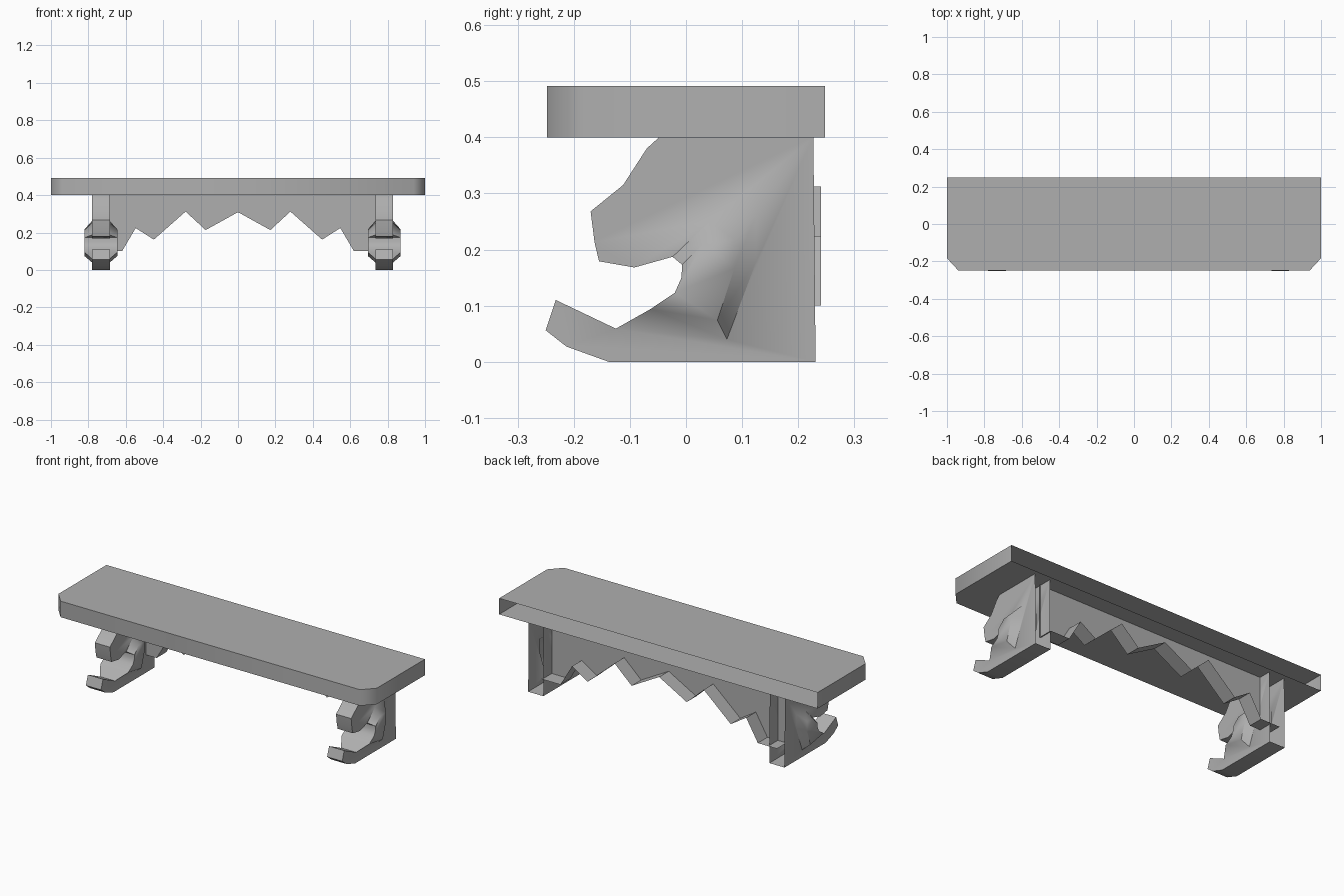
import bpy, bmesh, math

if "Cube" in bpy.data.objects:
    bpy.data.objects.remove(bpy.data.objects["Cube"])

grey = bpy.data.materials.new("dark_grey")
grey.diffuse_color = (0.43, 0.43, 0.43, 1)
grey.use_nodes = True
grey.node_tree.nodes["Principled BSDF"].inputs["Base Color"].default_value = grey.diffuse_color


def build(name, faces):
    """Make an object from faces given as lists of points; shared corners are merged."""
    bm = bmesh.new()
    for pts in faces:
        bm.faces.new([bm.verts.new(p) for p in pts])
    bmesh.ops.remove_doubles(bm, verts=bm.verts, dist=0.0005)
    bmesh.ops.recalc_face_normals(bm, faces=bm.faces)
    mesh = bpy.data.meshes.new(name)
    bm.to_mesh(mesh)
    bm.free()
    mesh.materials.append(grey)
    obj = bpy.data.objects.new(name, mesh)
    bpy.context.collection.objects.link(obj)
    # Soften shallow corners only
    bpy.ops.object.select_all(action='DESELECT')
    obj.select_set(True)
    bpy.context.view_layer.objects.active = obj
    bpy.ops.object.shade_smooth_by_angle(angle=math.radians(50))
    return obj


def strip(a, b):
    """Quads joining two open point rows."""
    return [[a[i], a[i + 1], b[i + 1], b[i]] for i in range(len(a) - 1)]


# Shelf board: chamfered front corners, open at the wall side
outline = [(-1, 0.248), (-1, -0.183), (-0.94, -0.248),
           (0.94, -0.248), (1, -0.183), (1, 0.248)]
low = [(x, y, 0.40) for x, y in outline]
high = [(x, y, 0.491) for x, y in outline]
build("shelf", [low, high] + strip(low, high))

# Bracket side profile (y, z), with a raised scroll on each cheek
upper = [(0.227, 0.40), (-0.048, 0.40), (-0.07, 0.38), (-0.112, 0.315),
         (-0.17, 0.268), (-0.163, 0.213), (-0.155, 0.179), (-0.092, 0.168)]
scroll_base = [(-0.024, 0.187), (0.043, 0.251), (0.125, 0.262),
               (0.125, 0.178), (0.073, 0.04), (-0.125, 0.059)]
scroll_top = [(-0.007, 0.173), (0.033, 0.212), (0.086, 0.217),
              (0.086, 0.166), (0.056, 0.074), (-0.063, 0.094)]
throat = [(-0.02, 0.123), (-0.008, 0.15)]
toe = [(-0.232, 0.11), (-0.25, 0.056), (-0.213, 0.027), (-0.138, 0), (0.231, 0)]
HALF, RAISED = 0.0475, 0.0875


def bracket(name, cx):
    def at(pts, dx):
        return [(cx + dx, y, z) for y, z in pts]

    faces = []
    for s in (-1, 1):
        faces.append(at(upper + scroll_base + toe, s * HALF))
        faces += strip(at(scroll_base, s * HALF), at(scroll_top, s * RAISED))
        faces.append(at(scroll_top + throat, s * RAISED))
    # Front rim, widening through the throat of the scroll
    rim = ([(p, HALF) for p in upper[1:] + scroll_base[:1]]
           + [(p, RAISED) for p in scroll_top[:1] + throat[::-1] + scroll_top[-1:]]
           + [(p, HALF) for p in scroll_base[-1:] + toe])
    left = [(cx - w, y, z) for (y, z), w in rim]
    right = [(cx + w, y, z) for (y, z), w in rim]
    faces += strip(left, right)
    build(name, faces)


bracket("left_bracket", -0.733)
bracket("right_bracket", 0.782)

# Zigzag apron: front panel with a ledge running back to the wall
half = [(0, 0.309), (0.173, 0.213), (0.28, 0.312), (0.45, 0.162),
        (0.547, 0.224), (0.62, 0.10), (0.74, 0.10)]
FRONT = 0.155
edge = [(-x, z) for x, z in half[:0:-1]] + half
front = [(x, FRONT, z) for x, z in edge]
back = [(x, 0.241, z) for x, z in edge]
panel = [(-0.74, FRONT, 0.40)] + front + [(0.74, FRONT, 0.40)]
build("apron", [panel] + strip(front, back))
